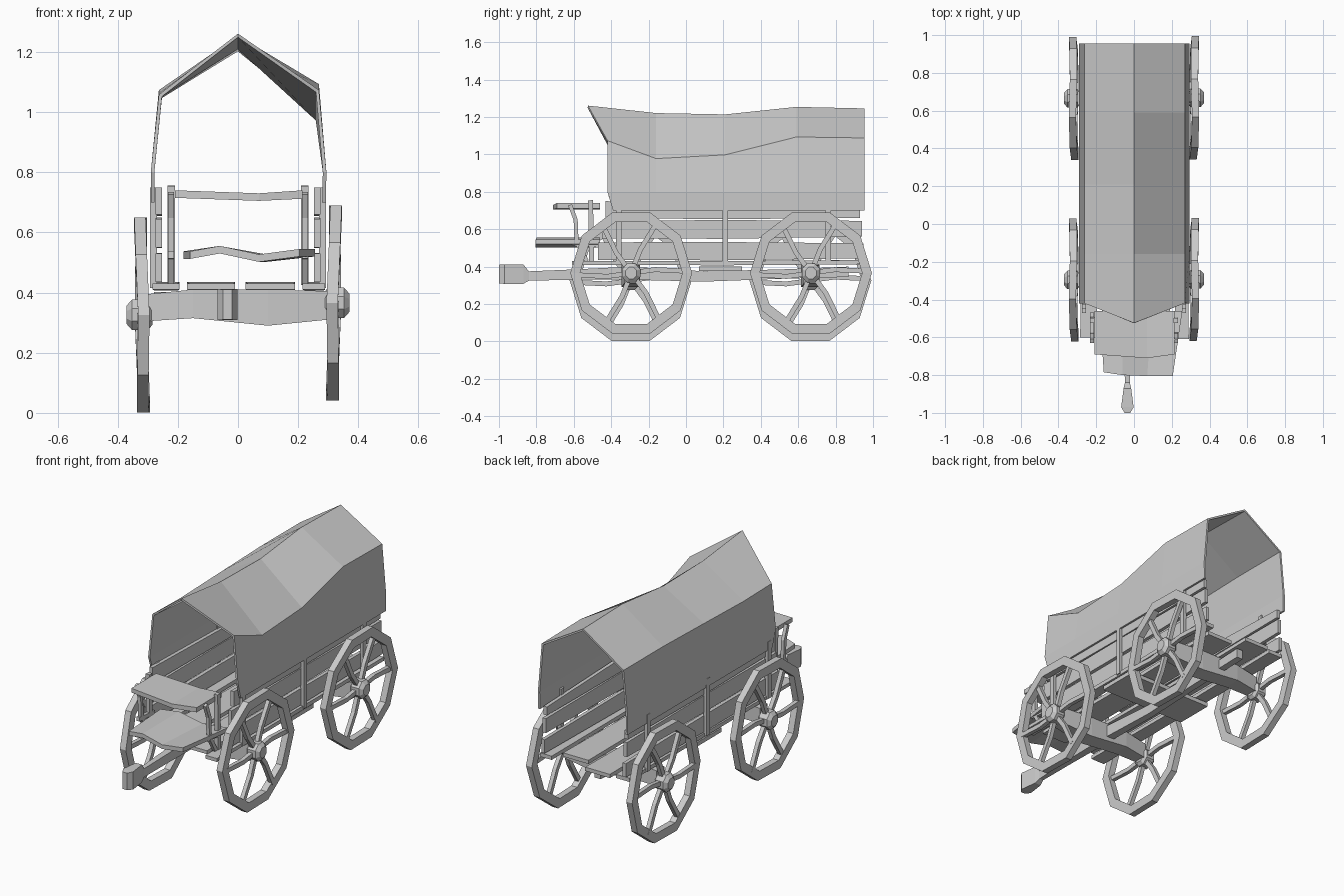
import bpy, bmesh, math
from mathutils import Vector

if "Cube" in bpy.data.objects:
    bpy.data.objects.remove(bpy.data.objects["Cube"])


def loft(name, rings, loop=False, closed=True):
    """Skin equal-length rings of points; cap the ends unless looped or open."""
    bm = bmesh.new()
    vs = [[bm.verts.new(p) for p in r] for r in rings]
    n, m = len(vs), len(vs[0])
    for i in range(n if loop else n - 1):
        a, b = vs[i], vs[(i + 1) % n]
        for j in range(m if closed else m - 1):
            k = (j + 1) % m
            bm.faces.new((a[j], a[k], b[k], b[j]))
    if closed and not loop:
        bm.faces.new(vs[0])
        bm.faces.new(vs[-1])
    bmesh.ops.recalc_face_normals(bm, faces=bm.faces)
    me = bpy.data.meshes.new(name)
    bm.to_mesh(me)
    bm.free()
    ob = bpy.data.objects.new(name, me)
    bpy.context.collection.objects.link(ob)
    return ob


def along_y(name, stations):
    """Board running along y; stations are (y, x0, x1, z0, z1)."""
    return loft(name, [[(a, y, c), (b, y, c), (b, y, d), (a, y, d)] for y, a, b, c, d in stations])


def along_x(name, stations):
    """Board running along x; stations are (x, y0, y1, z0, z1)."""
    return loft(name, [[(x, a, c), (x, b, c), (x, b, d), (x, a, d)] for x, a, b, c, d in stations])


def bar(name, pts, wx, w):
    """Rectangular bar following a path in a plane of constant x."""
    rings = []
    for i, p in enumerate(pts):
        p = Vector(p)
        d = (Vector(pts[min(i + 1, len(pts) - 1)]) - Vector(pts[max(i - 1, 0)])).normalized()
        s = d.cross(Vector((1, 0, 0))).normalized() * w
        o = Vector((wx, 0, 0))
        rings.append([p - o - s, p + o - s, p + o + s, p - o + s])
    return loft(name, rings)


# canvas cover: columns of (y, eave z right, eave z left, ridge z)
cover = []
for i, (y, er, el, top) in enumerate([(-0.42, 1.07, 1.055, 1.255), (-0.16, 0.975, 1.05, 1.215),
                                      (0.21, 0.995, 1.06, 1.208), (0.59, 1.09, 1.07, 1.248),
                                      (0.955, 1.085, 1.07, 1.24)]):
    f = 1 if i == 0 else 0
    cover.append([(-0.283, y + 0.03 * f, 0.70), (-0.284, y, 0.80), (-0.258, y, el),
                  (0, y - 0.105 * f, top),
                  (0.264, y, er), (0.288, y, 0.80), (0.286, y + 0.03 * f, 0.70)])
canvas = loft("canvas_cover", cover, closed=False)
sol = canvas.modifiers.new("thickness", "SOLIDIFY")
sol.thickness = 0.012
sol.offset = 0

# side boards and stakes
for s, side in ((1, "right"), (-1, "left")):
    for i, (a, b, c, d) in enumerate([(0.435, 0.53, 0.445, 0.525), (0.55, 0.645, 0.56, 0.645),
                                      (0.66, 0.75, 0.66, 0.71)]):
        st = []
        for y, z0, z1 in ((-0.47 + 0.02 * i, a, b), (0.2, (a + c) / 2 - 0.006, (b + d) / 2 + 0.004),
                          (0.95 - 0.01 * i, c, d)):
            st.append((y, s * 0.253, s * 0.274, z0, z1))
        along_y(f"{side}_side_board_{i + 1}", st)
    for y in (-0.36, 0.21, 0.76):
        bar(f"{side}_stake", [(s * 0.281, y, 0.415), (s * 0.281, y, 0.75)], 0.011, 0.015)

# floor boards
for i, (a, b, y0, y1) in enumerate([(-0.285, -0.195, -0.60, 0.93), (-0.17, -0.01, -0.55, 0.95),
                                    (0.025, 0.19, -0.56, 0.87), (0.215, 0.29, -0.61, 0.94)]):
    along_y(f"floor_board_{i + 1}", [(y0, a, b, 0.41, 0.43), (0.2, a + 0.008, b - 0.005, 0.407, 0.43),
                                     (y1, a, b, 0.413, 0.435)])

# under-floor cross board
along_x("cross_board", [(-0.28, 0.07, 0.30, 0.378, 0.402), (0.28, 0.07, 0.30, 0.378, 0.402)])

# axles
for name, y in (("front_axle", -0.295), ("rear_axle", 0.665)):
    along_x(name, [(-0.30, y - 0.035, y + 0.035, 0.305, 0.395),
                   (-0.15, y - 0.05, y + 0.05, 0.315, 0.41),
                   (0.1, y - 0.05, y + 0.05, 0.29, 0.41),
                   (0.30, y - 0.035, y + 0.035, 0.31, 0.405)])

# drawbar with thick front head
along_y("drawbar", [(-1.0, -0.05, -0.02, 0.31, 0.41), (-0.97, -0.068, -0.002, 0.308, 0.412),
                    (-0.87, -0.055, -0.015, 0.308, 0.412), (-0.84, -0.048, -0.022, 0.325, 0.375),
                    (-0.6, -0.055, -0.015, 0.33, 0.385), (-0.3, -0.06, -0.01, 0.33, 0.40),
                    (0.1, -0.055, -0.015, 0.32, 0.375), (0.5, -0.055, -0.015, 0.335, 0.385),
                    (0.87, -0.055, -0.015, 0.345, 0.40)])

# seat and footboard
along_x("seat", [(-0.21, -0.69, -0.46, 0.715, 0.74), (0.07, -0.71, -0.46, 0.705, 0.73),
                 (0.215, -0.69, -0.46, 0.712, 0.74)])
loft("footboard", [[(x, -0.80 + e, z), (x * 1.2 + 0.01, -0.46, z), (x * 1.2 + 0.01, -0.46, z + 0.025),
                    (x, -0.80 + e, z + 0.025)]
                   for x, z, e in ((-0.16, 0.512, 0.015), (-0.06, 0.53, 0), (0.07, 0.502, -0.005),
                                   (0.205, 0.52, -0.005))])

# seat supports
for s, side in ((1, "right"), (-1, "left")):
    x = s * 0.222
    bar(f"{side}_seat_post", [(x, -0.505, 0.425), (x, -0.51, 0.755)], 0.012, 0.013)
    bar(f"{side}_seat_brace", [(x, -0.62, 0.73), (x, -0.59, 0.65), (x, -0.585, 0.53), (x, -0.53, 0.43)],
        0.01, 0.011)
    bar(f"{side}_foot_brace", [(x, -0.61, 0.525), (x, -0.47, 0.515)], 0.01, 0.012)


# wheels: ten-sided rim, six bowed spokes and a faceted hub
def wheel(name, s, y, z):
    def pt(x, a, r):
        return (s * x, y + math.cos(a) * r, z + math.sin(a) * r * 1.045)

    rim = []
    for i in range(10):
        a = math.radians(36 * i)
        t = 0.319 + 0.005 * math.sin(a + 0.4) + 0.004 * math.cos(3 * a)
        rim.append([pt(t - 0.019, a, 0.274), pt(t + 0.019, a, 0.274),
                    pt(t + 0.019, a, 0.326), pt(t - 0.019, a, 0.326)])
    loft(name + "_rim", rim, loop=True)
    for i in range(6):
        a = math.radians(60 * i + 2)
        bar(name + "_spoke", [pt(0.322, a + 0.12, 0.03), pt(0.322, a + 0.1, 0.13), pt(0.322, a, 0.285)],
            0.012, 0.013)
    loft(name + "_hub", [[pt(x, math.radians(45 * k + 22.5), r) for k in range(8)]
                         for x, r in ((0.285, 0.035), (0.30, 0.053), (0.352, 0.053), (0.37, 0.032))])


for yname, yy in (("front", -0.293), ("rear", 0.668)):
    wheel(yname + "_right_wheel", 1, yy, 0.366)
    wheel(yname + "_left_wheel", -1, yy - 0.003, 0.326)
